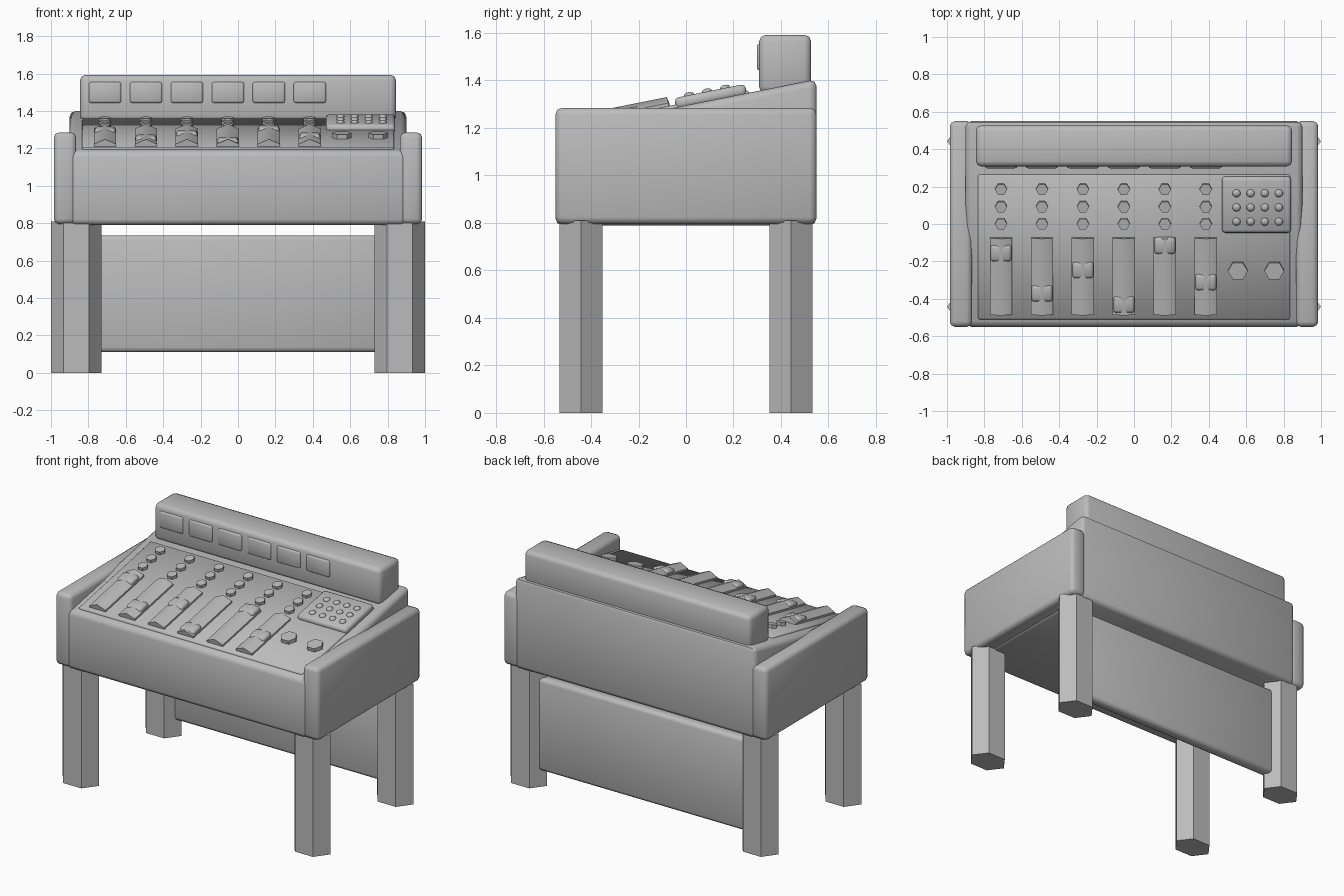
import bpy, bmesh, math
from mathutils import Matrix, Vector

if "Cube" in bpy.data.objects:
    bpy.data.objects.remove(bpy.data.objects["Cube"])

grey = bpy.data.materials.new("plain_grey")
grey.diffuse_color = (0.5, 0.5, 0.5, 1)
grey.use_nodes = True
grey.node_tree.nodes["Principled BSDF"].inputs["Base Color"].default_value = grey.diffuse_color

SLOPE = 0.2                      # rise of the desk top per unit of depth
TILT = math.atan(SLOPE)


def on_desk(x, y, lift=0.0):
    """Matrix placing a part on the sloping desk top."""
    return (Matrix.Translation((x, y, 1.295 + SLOPE * y))
            @ Matrix.Rotation(TILT, 4, 'X') @ Matrix.Translation((0, 0, lift)))


def finish(name, bm, matrix):
    bm.transform(matrix)
    bmesh.ops.recalc_face_normals(bm, faces=bm.faces)
    mesh = bpy.data.meshes.new(name)
    bm.to_mesh(mesh)
    bm.free()
    mesh.materials.append(grey)
    obj = bpy.data.objects.new(name, mesh)
    bpy.context.collection.objects.link(obj)
    bpy.ops.object.select_all(action='DESELECT')
    obj.select_set(True)
    bpy.context.view_layer.objects.active = obj
    bpy.ops.object.shade_smooth_by_angle(angle=math.radians(50))
    return obj


def prism(name, outline, height, matrix=Matrix(), bevel=0.0, segments=2):
    """Outline in local XY, extruded from z = 0 to height."""
    bm = bmesh.new()
    face = bm.faces.new([bm.verts.new((x, y, 0)) for x, y in outline])
    top = bmesh.ops.extrude_face_region(bm, geom=[face])["geom"]
    bmesh.ops.translate(bm, vec=(0, 0, height),
                        verts=[v for v in top if isinstance(v, bmesh.types.BMVert)])
    bmesh.ops.recalc_face_normals(bm, faces=bm.faces)
    if bevel:
        bmesh.ops.bevel(bm, geom=list(bm.edges), offset=bevel, segments=segments,
                        profile=0.5, affect='EDGES')
    return finish(name, bm, matrix)


def rect(w, d):
    return [(-w / 2, -d / 2), (w / 2, -d / 2), (w / 2, d / 2), (-w / 2, d / 2)]


def ngon(rx, ry, n=6):
    return [(rx * math.cos(math.tau * i / n), ry * math.sin(math.tau * i / n))
            for i in range(n)]


def box(name, lo, hi, bevel, segments=2):
    lo, hi = Vector(lo), Vector(hi)
    c = (lo + hi) / 2
    return prism(name, rect(hi.x - lo.x, hi.y - lo.y), hi.z - lo.z,
                 Matrix.Translation((c.x, c.y, lo.z)), bevel, segments)


# Wedge-shaped console body, side profile extruded across x
side_to_x = Matrix(((0, 0, 1, -0.9), (1, 0, 0, 0), (0, 1, 0, 0), (0, 0, 0, 1)))
prism("console_body", [(-0.55, 0.79), (0.55, 0.79), (0.55, 1.405), (-0.55, 1.185)],
      1.8, side_to_x, 0.03)

# Side cheeks and hexagonal legs
for side, s in (("left", -1), ("right", 1)):
    xs = sorted((0.865 * s, 0.985 * s))
    box(side + "_cheek", (xs[0], -0.55, 0.795), (xs[1], 0.55, 1.285), 0.028)
    for end, y in (("front", -0.442), ("back", 0.442)):
        prism(f"{end}_{side}_leg", ngon(0.135, 0.105), 0.81,
              Matrix.Translation((0.865 * s, y, 0)))

# Rear panel between the legs
box("rear_panel", (-0.775, 0.405, 0.11), (0.775, 0.485, 0.735), 0.025)

# Raised control surface
prism("control_plate", rect(1.67, 0.79), 0.03, on_desk(0, -0.122, -0.018), 0.008, 1)

# Meter bridge with six displays
box("meter_bridge", (-0.845, 0.308, 1.345), (0.845, 0.527, 1.592), 0.028)

cap_y = [-0.15, -0.365, -0.24, -0.425, -0.11, -0.305]
track = [(-0.06, -0.02), (0.06, -0.02), (0.06, 0.024), (0, 0.05), (-0.06, 0.024)]
for i in range(6):
    x = -0.711 + 0.219 * i
    box(f"display_{i + 1}", (x - 0.087, 0.298, 1.442), (x + 0.087, 0.34, 1.555), 0.012)
    # Ridged fader track and its sliding cap
    prism(f"fader_track_{i + 1}", track, 0.418,
          on_desk(x, -0.275) @ Matrix.Translation((0, 0.209, 0))
          @ Matrix.Rotation(math.pi / 2, 4, 'X'))
    prism(f"fader_cap_{i + 1}", rect(0.112, 0.09), 0.05, on_desk(x, cap_y[i], -0.003), 0.016)
    # Three small knobs above each fader
    for j, y in enumerate((0.005, 0.097, 0.19)):
        prism(f"small_knob_{i + 1}_{j + 1}", ngon(0.033, 0.033), 0.04, on_desk(x, y, -0.008))

# Two large knobs
for i, x in enumerate((0.555, 0.75)):
    prism(f"large_knob_{i + 1}", ngon(0.053, 0.053), 0.045, on_desk(x, -0.245, -0.008))

# Keypad block with domed buttons
prism("keypad", rect(0.37, 0.305), 0.05, on_desk(0.655, 0.107, -0.01), 0.018)
for i in range(4):
    for j in range(3):
        bm = bmesh.new()
        bmesh.ops.create_uvsphere(bm, u_segments=10, v_segments=6, radius=0.022)
        finish(f"keypad_button_{i + 1}_{j + 1}", bm,
               on_desk(0.548 + 0.0755 * i, 0.02 + 0.076 * j, 0.04)
               @ Matrix.Diagonal((1, 1, 0.6, 1)))
